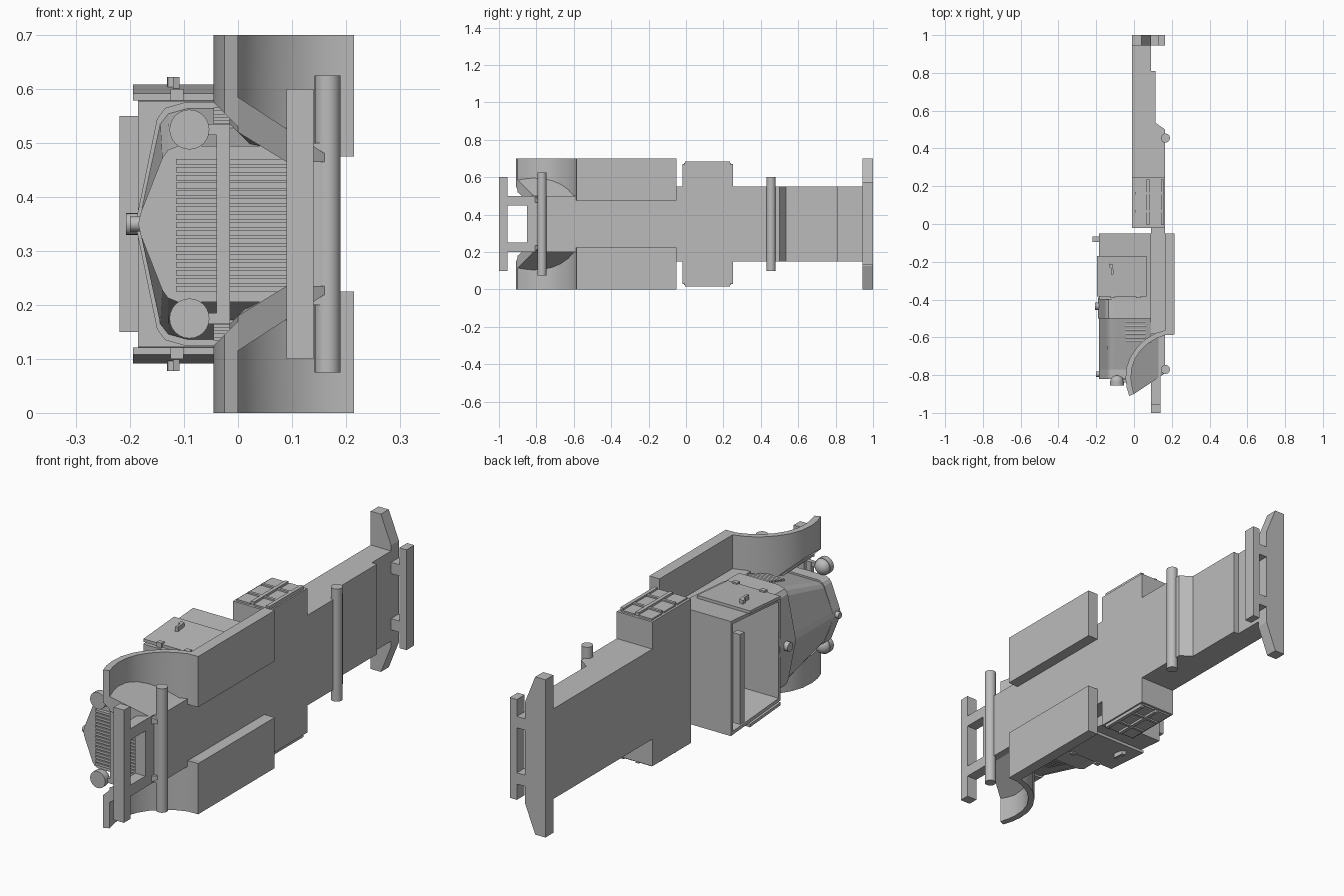
import bpy, bmesh, math
from mathutils import Vector, Matrix

if bpy.data.objects.get("Cube"):
    bpy.data.objects.remove(bpy.data.objects["Cube"])

MID = 0.35  # plane of symmetry, measured along z

grey = bpy.data.materials.new("plain_grey")
grey.use_nodes = True
COLOR = (0.5, 0.5, 0.5, 1)
grey.diffuse_color = COLOR
grey.node_tree.nodes["Principled BSDF"].inputs["Base Color"].default_value = COLOR


def finish(name, bm, smooth=False):
    bmesh.ops.recalc_face_normals(bm, faces=bm.faces)
    mesh = bpy.data.meshes.new(name)
    bm.to_mesh(mesh)
    bm.free()
    mesh.materials.append(grey)
    ob = bpy.data.objects.new(name, mesh)
    bpy.context.collection.objects.link(ob)
    if smooth:
        bpy.ops.object.select_all(action='DESELECT')
        ob.select_set(True)
        bpy.context.view_layer.objects.active = ob
        bpy.ops.object.shade_smooth_by_angle(angle=math.radians(35))
    return ob


def loft(name, rings, smooth=False):
    """Closed solid through matching rings of points."""
    bm = bmesh.new()
    loops = [[bm.verts.new(p) for p in ring] for ring in rings]
    n = len(loops[0])
    for a, b in zip(loops, loops[1:]):
        for i in range(n):
            j = (i + 1) % n
            bm.faces.new((a[i], a[j], b[j], b[i]))
    bm.faces.new(loops[0])
    bm.faces.new(loops[-1])
    return finish(name, bm, smooth)


def flip(ring):
    return [(x, y, 2 * MID - z) for x, y, z in ring]


def pair(name, rings, smooth=False):
    loft("left_" + name, rings, smooth)
    loft("right_" + name, [flip(r) for r in rings], smooth)


def slab(pts, lo, hi):
    """Rings for an (x, y) outline extruded along z."""
    return [[(x, y, lo(x) if callable(lo) else lo) for x, y in pts],
            [(x, y, hi(x) if callable(hi) else hi) for x, y in pts]]


def box(x0, x1, y0, y1, z0, z1):
    return slab([(x0, y0), (x1, y0), (x1, y1), (x0, y1)], z0, z1)


def cylinder(name, r, depth, loc, axis):
    bm = bmesh.new()
    turn = Vector((0, 0, 1)).rotation_difference(Vector(axis)).to_matrix().to_4x4()
    bmesh.ops.create_cone(bm, cap_ends=True, segments=24, radius1=r, radius2=r,
                          depth=depth, matrix=Matrix.Translation(loc) @ turn)
    return finish(name, bm, True)


# Chassis: deep rear bed, shallow front frame
loft("rear_chassis", slab([(-.01, .95), (-.01, -.02), (.165, -.02), (.165, .5), (.115, .535),
                           (.115, .81), (.09, .81), (.09, .95)], .15, .55))
loft("cab_chassis", box(.09, .165, -.58, -.02, .15, .55))
loft("front_chassis", box(.09, .165, -.79, -.58, .2, .5))
loft("front_crossmember", box(.09, .14, -.85, -.79, .2, .5))
pair("front_rail", box(.09, .14, -.96, -.85, .45, .5))
loft("front_bumper", box(.09, .14, -1, -.955, .1, .6))

# Axles
cylinder("front_axle", .024, .55, (.166, -.77, MID), (0, 0, 1))
cylinder("rear_axle", .024, .5, (.166, .455, MID), (0, 0, 1))

# Rear bumper with tapered ends and lower bar
wing = [(-.01, .7), (.04, .7), (.09, .575), (.09, .125), (.04, 0), (-.01, 0)]
loft("rear_bumper", [[(x, y, z) for x, z in wing] for y in (.945, 1)])
loft("rear_lower_bar", box(.13, .165, .945, 1, .13, .575))
pair("rear_bar_link", box(.09, .13, .945, 1, .45, .5))

# Side tanks with raised straps
loft("side_tanks", box(-.01, .165, -.02, .25, .03, .67))
for x0, x1 in ((0, .065), (.085, .15)):
    for y0, y1 in ((-.01, .06), (.075, .155), (.17, .24)):
        pair("tank_lid", box(x0, x1, y0, y1, .67, .677))
for x in (.067, .142):
    pair("tank_strap", box(x, x + .016, -.005, .235, .67, .685))
for y in (.062, .157):
    pair("tank_cross_strap", box(.005, .15, y, y + .012, .67, .683))

# Running boards
pair("running_board", box(.165, .215, -.58, -.05, .475, .7))

# Front fenders: curved shell and sloping inner panel
outer = [(.215, -.56), (.165, -.562), (.11, -.58), (.06, -.61), (.015, -.653),
         (-.02, -.705), (-.04, -.76), (-.045, -.82), (-.038, -.87), (-.025, -.91)]
inner = [(0, -.9), (-.01, -.86), (-.016, -.82), (-.012, -.765), (.005, -.715),
         (.035, -.67), (.075, -.632), (.12, -.605), (.165, -.588), (.215, -.586)]


def shell_edge(x):
    return max(.475, .53 - x)


pair("fender", slab(outer + inner, shell_edge, .7), True)
pair("fender_panel", slab(inner[:-1] + [(.165, -.79), (.09, -.84)],
                          lambda x: min(.56, shell_edge(x)) - .01, lambda x: .585 - .65 * x))


# Cab: open tub whose sides flare toward the back
def cab_half(y):
    return .228 + (-.4 - y) * -.075


def side_panel(x0, x1, y0, y1, inset, out):
    rings = []
    for off in (inset, out):
        rings.append([(x, y, MID + cab_half(y) + off)
                      for x, y in ((x0, y0), (x1, y0), (x1, y1), (x0, y1))])
    return rings


def cross_wall(name, x0, x1, y0, y1):
    loft(name, [[(x, y, MID + s * cab_half(y)) for x, s in
                 ((x0, -1), (x1, -1), (x1, 1), (x0, 1))] for y in (y0, y1)])


pair("cab_side", side_panel(-.185, .09, -.4, -.05, -.015, 0))
cross_wall("cab_back", -.185, .09, -.065, -.05)
cross_wall("cab_front", -.185, .09, -.4, -.385)
cross_wall("cab_floor", .075, .09, -.4, -.05)
loft("cab_top_bar", box(-.22, -.185, -.095, -.065, .15, .55))

# Doors with hinges and handles
pair("door", side_panel(-.195, .065, -.385, -.17, 0, .013))
for x in (-.125, .01):
    pair("door_hinge", box(x, x + .024, -.392, -.372, .57, .6))
handle = [(-.132, -.21), (-.112, -.215), (-.108, -.265), (-.12, -.27), (-.12, -.235), (-.13, -.23)]
pair("door_handle", slab(handle, .6, .622))

# Cowl, tapering hood and radiator shell
cowl = [(-.19, 0), (-.184, .03), (-.15, .195), (-.135, .215), (-.1, .225), (.09, .225)]
nose = [(-.185, 0), (-.18, .02), (-.14, .115), (-.13, .128), (-.112, .135), (.09, .135)]


def section(half, y, shrink=1.0):
    pts = [(x, y, MID + w * shrink) for x, w in half]
    return pts + flip(pts[:0:-1])


hood_back = [(x + .006 if x < 0 else x, w) for x, w in cowl]
loft("cowl", [section(cowl, -.39), section(cowl, -.5)])
loft("hood", [section(hood_back, -.5, .95), section(nose, -.775)])
loft("radiator_shell", [section(nose, -.77, 1.07), section(nose, -.82, 1.07)])
cylinder("hood_cap", .02, .025, (-.195, -.435, MID), (1, 0, 0))
cylinder("radiator_cap", .014, .02, (-.19, -.795, MID), (1, 0, 0))

# Radiator slats
SLATS = 17
step = .25 / SLATS
for i in range(SLATS):
    z = .225 + i * step
    loft("radiator_slat", box(-.115, .09, -.835, -.82, z, z + step * .7))

# Hood louvers following the tapered sides
for i in range(6):
    y = -.515 - i * .02
    z = MID + .214 + (.135 - .214) * (-.5 - y) / .275
    pair("hood_louver", box(-.045, .06, y - .01, y, z - .02, z + .006))

# Headlights on their cross bar
loft("headlight_bar", box(-.04, -.015, -.84, -.82, .165, .535))
for side, name in ((1, "left"), (-1, "right")):
    z = MID + side * .175
    loft(name + "_headlight_bracket", box(-.09, -.02, -.838, -.822, z - .01, z + .01))
    cylinder(name + "_headlight_rim", .037, .025, (-.09, -.843, z), (0, 1, 0))
    bm = bmesh.new()
    bmesh.ops.create_uvsphere(bm, u_segments=24, v_segments=12, radius=.035,
                              matrix=Matrix.Translation((-.09, -.832, z)) @ Matrix.Diagonal((1, .9, 1, 1)))
    bmesh.ops.bisect_plane(bm, geom=bm.verts[:] + bm.edges[:] + bm.faces[:],
                           plane_co=(0, -.845, 0), plane_no=(0, -1, 0), clear_outer=True)
    finish(name + "_headlight_bowl", bm, True)
